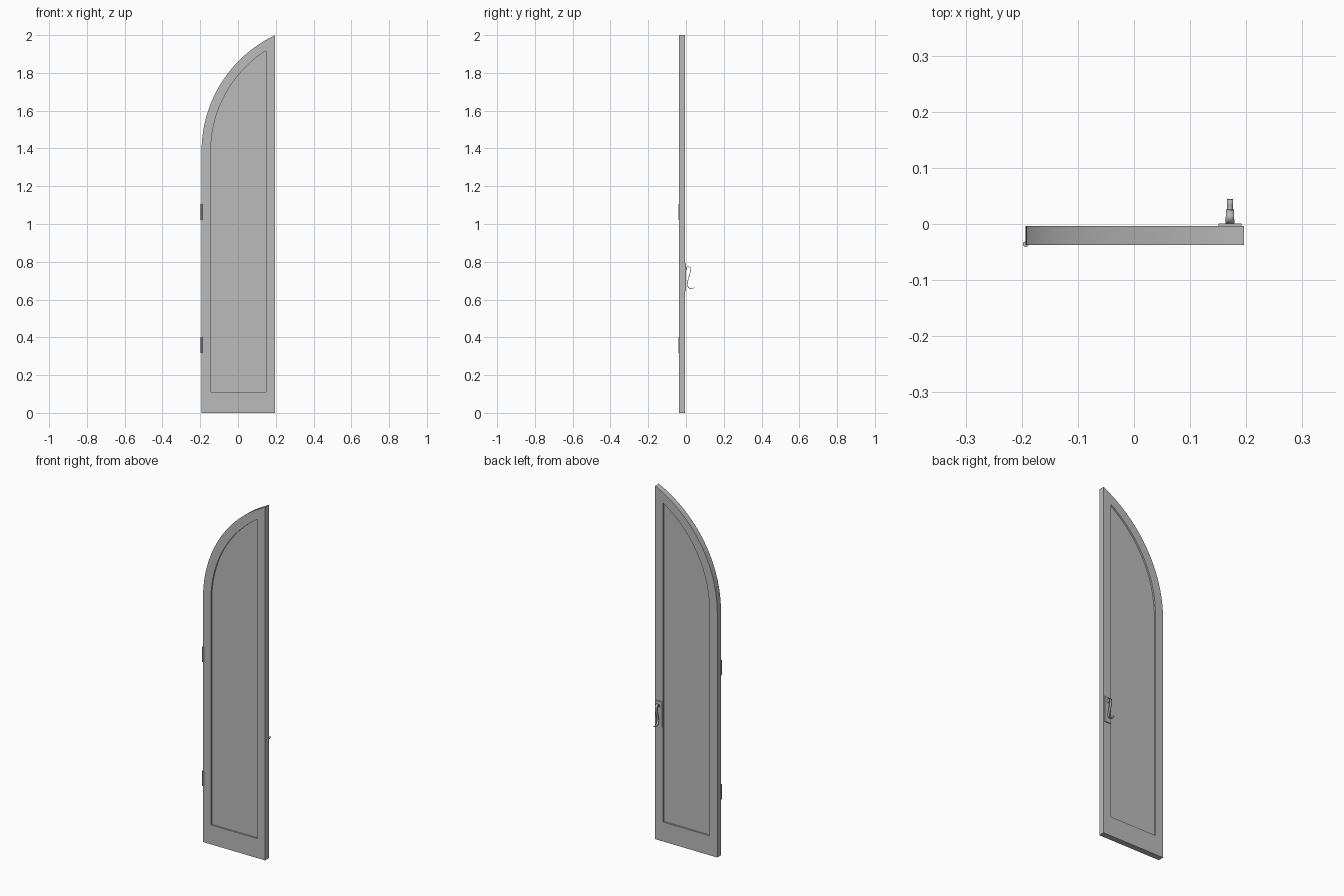
import bpy, bmesh, math
from mathutils import Vector

old = bpy.data.objects.get("Cube")
if old:
    bpy.data.objects.remove(old, do_unlink=True)

grey = bpy.data.materials.new("plain grey")
grey.use_nodes = True
color = (0.5, 0.5, 0.5, 1)
grey.diffuse_color = color
grey.node_tree.nodes["Principled BSDF"].inputs["Base Color"].default_value = color

LEFT, RIGHT, SPRING, RADIUS = -0.193, 0.196, 1.385, 0.68
FRONT, BACK, RECESS = -0.037, -0.004, 0.009
ARC_STEPS = 32


def finish(name, bm, smooth=True):
    bmesh.ops.recalc_face_normals(bm, faces=bm.faces)
    mesh = bpy.data.meshes.new(name)
    bm.to_mesh(mesh)
    bm.free()
    mesh.materials.append(grey)
    obj = bpy.data.objects.new(name, mesh)
    bpy.context.collection.objects.link(obj)
    if smooth:
        bpy.ops.object.select_all(action='DESELECT')
        obj.select_set(True)
        bpy.context.view_layer.objects.active = obj
        bpy.ops.object.shade_smooth_by_angle(angle=math.radians(30))
    return obj


def outline(inset, bottom):
    """Half-arch outline, inset from the sides and raised at the bottom."""
    r, right = RADIUS - inset, RIGHT - inset
    cx = LEFT + RADIUS
    sweep = math.acos((cx - right) / r)
    pts = [(right, bottom), (LEFT + inset, bottom)]
    for i in range(ARC_STEPS + 1):
        a = sweep * i / ARC_STEPS
        pts.append((cx - r * math.cos(a), SPRING + r * math.sin(a)))
    return pts


def loop(bm, pts, y):
    return [bm.verts.new((x, y, z)) for x, z in pts]


def bridge(bm, a, b):
    for i in range(len(a)):
        j = (i + 1) % len(a)
        bm.faces.new((a[i], a[j], b[j], b[i]))


def box(name, lo, hi):
    bm = bmesh.new()
    bmesh.ops.create_cube(bm, size=1)
    lo, hi = Vector(lo), Vector(hi)
    for v in bm.verts:
        v.co = (lo + hi) / 2 + v.co * (hi - lo)
    return finish(name, bm, False)


# Door leaf: arched frame with a recessed panel on both sides
bm = bmesh.new()
outer, inner = outline(0, 0), outline(0.049, 0.11)
rings = [loop(bm, inner, FRONT + RECESS), loop(bm, inner, FRONT),
         loop(bm, outer, FRONT), loop(bm, outer, BACK),
         loop(bm, inner, BACK), loop(bm, inner, BACK - RECESS)]
for a, b in zip(rings, rings[1:]):
    bridge(bm, a, b)
bm.faces.new(rings[0])
bm.faces.new(rings[-1])
finish("door_leaf", bm)

# Hinge barrels on the front edge
for name, z in (("lower_hinge", 0.36), ("upper_hinge", 1.063)):
    bm = bmesh.new()
    bmesh.ops.create_cone(bm, cap_ends=True, segments=16, radius1=0.005,
                          radius2=0.005, depth=0.085)
    bmesh.ops.translate(bm, verts=bm.verts, vec=(LEFT, FRONT + 0.001, z))
    finish(name, bm)

# Handle plate on the back
box("handle_plate", (0.151, BACK, 0.645), (0.192, 0.001, 0.79))

# S-shaped handle: a bent ribbon, narrower toward its free end
path = [(0, 0.758), (0.005, 0.772), (0.014, 0.777), (0.022, 0.77),
        (0.024, 0.755), (0.019, 0.73), (0.011, 0.705), (0.007, 0.685),
        (0.010, 0.668), (0.020, 0.659), (0.033, 0.658), (0.044, 0.663)]
bm = bmesh.new()
prev = None
for i, (y, z) in enumerate(path):
    half = 0.008 - 0.003 * i / (len(path) - 1)
    row = [bm.verts.new((0.171 + s * half, y, z)) for s in (-1, 1)]
    if prev:
        bm.faces.new((prev[0], prev[1], row[1], row[0]))
    prev = row
handle = finish("handle", bm)
solid = handle.modifiers.new("thickness", 'SOLIDIFY')
solid.thickness = 0.003
solid.offset = 0
